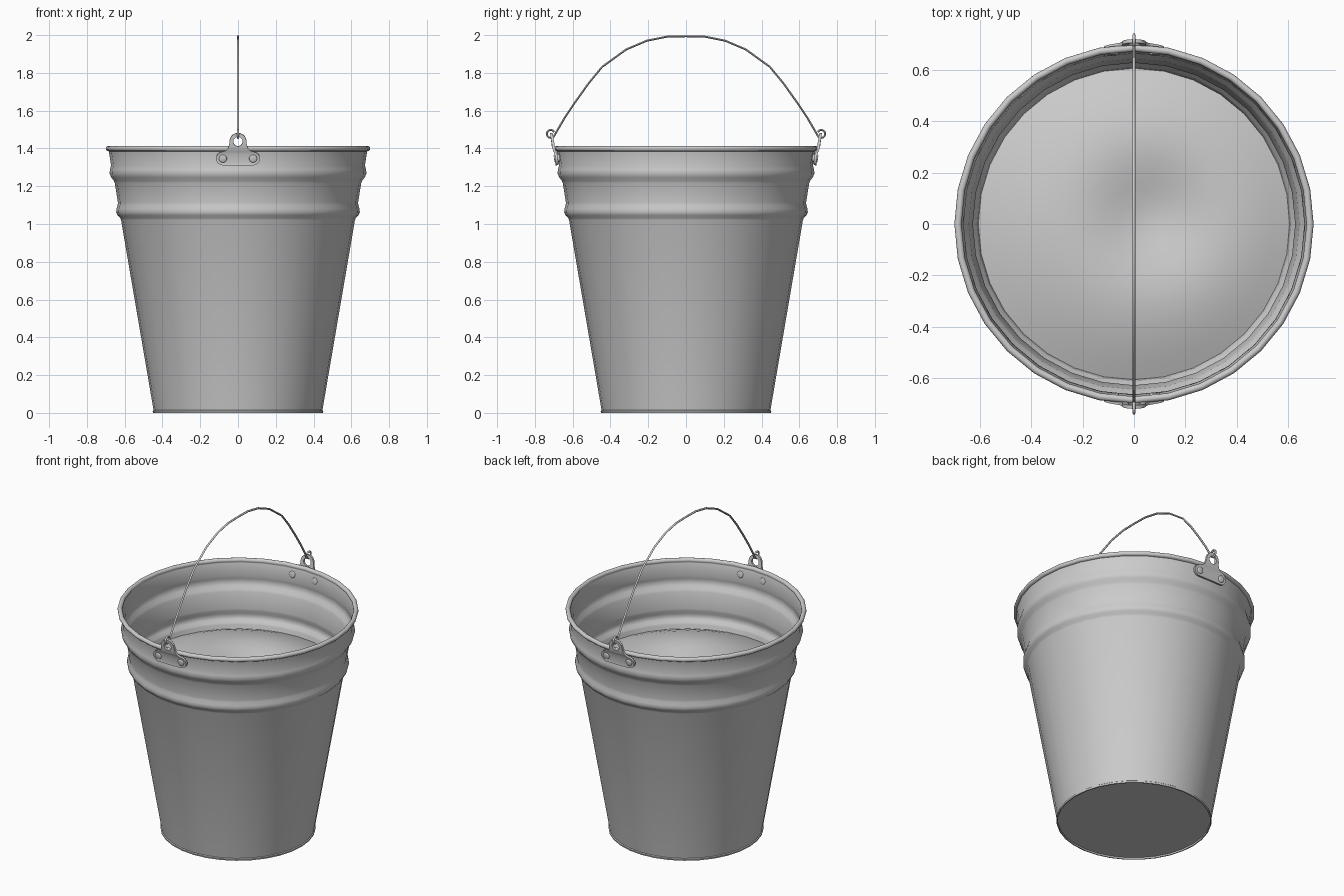
import bpy, bmesh, math
from math import sin, cos, pi, radians
from mathutils import Matrix

if "Cube" in bpy.data.objects:
    bpy.data.objects.remove(bpy.data.objects["Cube"])

SEG = 32


def finish(obj, angle=40):
    bpy.ops.object.select_all(action='DESELECT')
    obj.select_set(True)
    bpy.context.view_layer.objects.active = obj
    if obj.type == 'CURVE':
        bpy.ops.object.convert(target='MESH')
    bpy.ops.object.shade_smooth_by_angle(angle=radians(angle))
    return bpy.context.view_layer.objects.active


def link(name, data):
    obj = bpy.data.objects.new(name, data)
    bpy.context.collection.objects.link(obj)
    return obj


def lathe(name, profile, height=None, seg=SEG):
    """Revolve (radius, z) points; radius 0 makes a pole. height(x, y) adds relief."""
    bm = bmesh.new()
    rings = []
    for r, z in profile:
        n = 1 if r == 0 else seg
        ring = []
        for i in range(n):
            x, y = r * cos(2 * pi * i / seg), r * sin(2 * pi * i / seg)
            ring.append(bm.verts.new((x, y, z + (height(x, y) if height else 0))))
        rings.append(ring)
    for a, b in zip(rings, rings[1:]):
        for i in range(seg):
            j = (i + 1) % seg
            quad = [a[i % len(a)], a[j % len(a)], b[j % len(b)], b[i % len(b)]]
            bm.faces.new(list(dict.fromkeys(quad)))
    bmesh.ops.recalc_face_normals(bm, faces=bm.faces)
    mesh = bpy.data.meshes.new(name)
    bm.to_mesh(mesh)
    bm.free()
    return finish(link(name, mesh), 60)


def curve(name, splines, dims, cyclic, **settings):
    data = bpy.data.curves.new(name, 'CURVE')
    data.dimensions = dims
    for key, value in settings.items():
        setattr(data, key, value)
    for pts in splines:
        s = data.splines.new('POLY')
        s.points.add(len(pts) - 1)
        for p, co in zip(s.points, pts):
            p.co = (*co, 1)
        s.use_cyclic_u = cyclic
    return link(name, data)


def arc(cx, cy, r, a0, a1, n):
    return [(cx + r * cos(radians(a0 + (a1 - a0) * i / n)),
             cy + r * sin(radians(a0 + (a1 - a0) * i / n))) for i in range(n + 1)]


# Bucket shell: outer wall with two pressed ridges, rolled rim, offset inner wall
outer = [(0.447, 0.014), (0.619, 1.02), (0.624, 1.032), (0.638, 1.046), (0.645, 1.062),
         (0.643, 1.08), (0.637, 1.1), (0.636, 1.115), (0.652, 1.215), (0.658, 1.23),
         (0.672, 1.248), (0.680, 1.268), (0.678, 1.288), (0.672, 1.31), (0.684, 1.385)]
rim = arc(0.686, 1.399, 0.014, -60, 230, 10)
inner = [(r - 0.008, z) for r, z in reversed(outer)]
lathe("bucket_shell", [(0, 0.01), (0.443, 0.01), (0.443, 0), (0.450, 0), (0.452, 0.01)]
      + outer + rim + inner + [(0, 0.018)])


# Filling: rounded mound with a shallow off-centre dimple
def relief(x, y):
    r = math.hypot(x, y)
    dimple = math.hypot(x - 0.07, y - 0.03)
    return 0.13 * (1 - (r / 0.607) ** 2) - 0.1 * math.exp(-(dimple / 0.23) ** 2)


lathe("filling", [(0.607 * (1 - i / 9), 0.995) for i in range(10)], relief)

# Handle brackets: leaning plates curved around the wall, with an eye and two rivets
right_half = (arc(0.08, 1.345, 0.036, -90, 70, 7)
              + [(0.066, 1.387), (0.053, 1.400), (0.046, 1.420)]
              + arc(0, 1.437, 0.045, 0, 90, 5))
plate = right_half + [(-x, y) for x, y in reversed(right_half[:-1])]
hole = arc(0, 1.437, 0.025, 0, 345, 23)
lean = math.atan(0.14)
c, s = cos(lean), sin(lean)
frame = Matrix(((1, 0, 0, 0), (0, -s, -c, -0.707), (0, c, -s, 1.437), (0, 0, 0, 1)))


def wrap(x):
    return -x * x / (2 * 0.68)


def rivet(name, x, matrix):
    bm = bmesh.new()
    bmesh.ops.create_cone(bm, cap_ends=True, segments=14, radius1=0.021, radius2=0.021, depth=0.04)
    caps = [e for e in bm.edges if abs(e.verts[0].co.z - e.verts[1].co.z) < 1e-4]
    bmesh.ops.bevel(bm, geom=caps, offset=0.005, segments=2, affect='EDGES', profile=0.5)
    bm.transform(matrix @ Matrix.Translation((x, 1.345 - 1.437, wrap(x) - 0.011)))
    mesh = bpy.data.meshes.new(name)
    bm.to_mesh(mesh)
    bm.free()
    finish(link(name, mesh), 50)


for side, turn in (("front", 0), ("back", pi)):
    m = Matrix.Rotation(turn, 4, 'Z') @ frame
    flat = [[(x, y - 1.437, 0) for x, y in pts] for pts in (plate, hole)]
    bracket = finish(curve(side + "_bracket", flat, '2D', True, fill_mode='BOTH', extrude=0.007), 35)
    for v in bracket.data.vertices:
        v.co.z += wrap(v.co.x)
    bracket.matrix_world = m
    for label, x in (("left", -0.08), ("right", 0.08)):
        rivet(f"{side}_{label}_rivet", x, m)

# Wire handle: arched bail with a curled loop at each end
half = (arc(-0.716, 1.477, 0.021, -330, -20, 12)
        + [(-0.645, 1.558), (-0.587, 1.645), (-0.515, 1.746), (-0.444, 1.832), (-0.317, 1.924),
           (-0.206, 1.971), (-0.1, 1.992)])
path = half + [(0, 1.994)] + [(-y, z) for y, z in reversed(half)]
finish(curve("wire_handle", [[(0, y, z) for y, z in path]], '3D', False,
             bevel_depth=0.006, bevel_resolution=1, use_fill_caps=True), 60)
